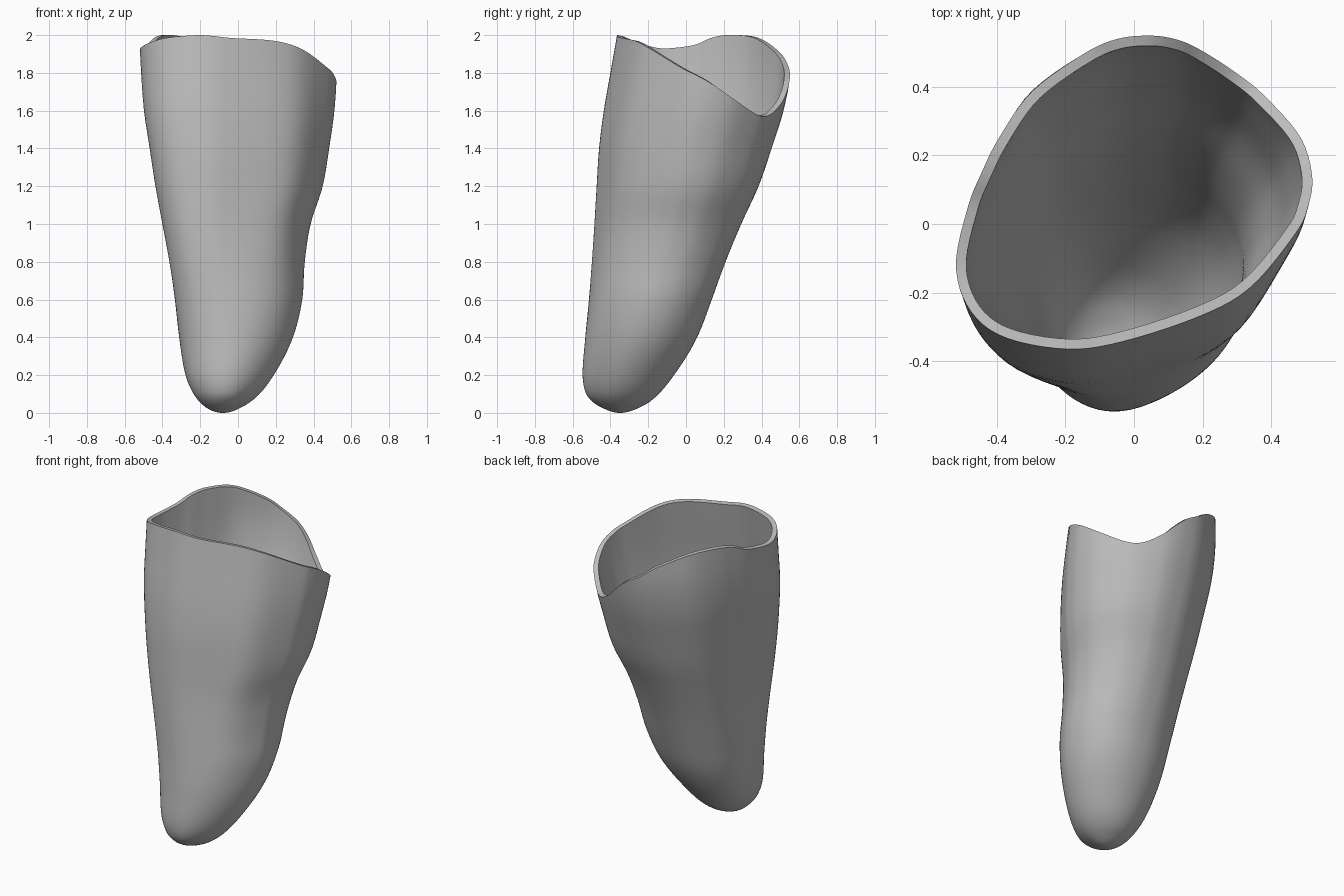
import bpy
import bmesh
import math

COLUMNS, ROWS, WALL = 112, 56, 0.03

cube = bpy.data.objects.get("Cube")
if cube:
    bpy.data.objects.remove(cube, do_unlink=True)

# Trim line of the open top, counter-clockwise: x, y, height
RIM = [
    (-0.05, 0.54, 1.84), (-0.15, 0.495, 1.91), (-0.3, 0.385, 1.985),
    (-0.395, 0.25, 2.0), (-0.445, 0.15, 1.985), (-0.485, 0.05, 1.945),
    (-0.52, -0.12, 1.928), (-0.48, -0.25, 1.955), (-0.38, -0.33, 1.985),
    (-0.2, -0.365, 2.0), (-0.04, -0.345, 1.985), (0.19, -0.27, 1.97),
    (0.34, -0.185, 1.925), (0.47, -0.03, 1.83), (0.508, 0.05, 1.79),
    (0.52, 0.14, 1.74), (0.485, 0.255, 1.66), (0.38, 0.375, 1.58),
    (0.3, 0.44, 1.575), (0.2, 0.505, 1.64), (0.13, 0.537, 1.71), (0.05, 0.55, 1.78),
]

# Outer extents of the body by height: z, left edge, right edge, front, back
EXTENTS = [
    (0, -0.08, -0.08, -0.35, -0.35), (0.02, -0.155, 0, -0.43, -0.265),
    (0.05, -0.195, 0.055, -0.485, -0.205), (0.1, -0.235, 0.115, -0.53, -0.145),
    (0.2, -0.278, 0.19, -0.55, -0.065), (0.4, -0.315, 0.29, -0.538, 0.055),
    (0.6, -0.342, 0.337, -0.52, 0.13), (0.8, -0.37, 0.348, -0.503, 0.2),
    (1, -0.402, 0.377, -0.487, 0.28), (1.2, -0.435, 0.44, -0.473, 0.37),
    (1.4, -0.465, 0.475, -0.46, 0.44), (1.6, -0.495, 0.505, -0.435, 0.505),
    (1.8, -0.51, 0.52, -0.4, 0.545), (2, -0.52, 0.52, -0.365, 0.55),
]


def hermite(a, b, slope_a, slope_b, t):
    """Cubic between a and b; slopes are scaled to the interval."""
    d = b - a
    return a + t * (slope_a + t * (3 * d - 2 * slope_a - slope_b
                                   + t * (slope_a + slope_b - 2 * d)))


def rim_at(fraction):
    """Point on the closed trim curve."""
    n = len(RIM)
    i, t = int(fraction * n), fraction * n % 1
    p, a, b, q = (RIM[(i + k) % n] for k in (-1, 0, 1, 2))
    return [hermite(a[k], b[k], (b[k] - p[k]) / 2, (q[k] - a[k]) / 2, t)
            for k in range(3)]


def section_at(s):
    """Centre and half sizes at height s squared, which keeps the tip round."""
    knots = [math.sqrt(row[0]) for row in EXTENTS]
    last = len(knots) - 1
    i = max(k for k in range(last) if knots[k] <= s)

    def slope(j, k):
        lo, hi = max(j - 1, 0), min(j + 1, last)
        return (EXTENTS[hi][k] - EXTENTS[lo][k]) / (knots[hi] - knots[lo])

    span = knots[i + 1] - knots[i]
    t = min((s - knots[i]) / span, 1)
    left, right, front, back = (
        hermite(EXTENTS[i][k], EXTENTS[i + 1][k],
                slope(i, k) * span, slope(i + 1, k) * span, t)
        for k in range(1, 5))
    return ((left + right) / 2, (front + back) / 2,
            (right - left) / 2, (back - front) / 2)


def column_points(rim):
    """Points from near the tip up to one point of the trim line."""
    top = math.sqrt(rim[2])
    cx, cy, half_x, half_y = section_at(top)
    u, v = (rim[0] - cx) / half_x, (rim[1] - cy) / half_y
    radius = math.hypot(u, v)
    # how far this column faces each diagonal
    angle = math.atan2(v, u)
    front_left, back_left, back_right = (
        max(0, math.cos(angle - math.radians(d))) ** 6 for d in (-45, 45, 135))
    # lower sections are round, slightly flattened at the front left
    low = (1 - 0.09 * front_left) / radius
    # the middle of the body is fuller on three corners
    fullness = 0.06 * front_left + 0.05 * back_left + 0.1 * back_right
    for r in range(1, ROWS + 1):
        s = top * r / ROWS
        t = min(1, s * s / 1.3)
        blend = t * t * (3 - 2 * t)
        bulge = 1 + fullness * math.sin(math.pi * r * r / ROWS ** 2)
        scale = (blend + (1 - blend) * low) * bulge
        cx, cy, half_x, half_y = section_at(s)
        yield cx + u * scale * half_x, cy + v * scale * half_y, s * s


# Cup-shaped outer surface, lofted from the tip to the trim line
bm = bmesh.new()
tip = bm.verts.new((*section_at(0)[:2], 0))
columns = [[bm.verts.new(p) for p in column_points(rim_at(c / COLUMNS))]
           for c in range(COLUMNS)]
for c, here in enumerate(columns):
    there = columns[(c + 1) % COLUMNS]
    bm.faces.new((tip, there[0], here[0]))
    for low_row in range(ROWS - 1):
        bm.faces.new((here[low_row], there[low_row],
                      there[low_row + 1], here[low_row + 1]))
bm.normal_update()
mesh = bpy.data.meshes.new("socket_shell")
bm.to_mesh(mesh)
bm.free()
shell = bpy.data.objects.new("socket_shell", mesh)
bpy.context.collection.objects.link(shell)

# Plain grey material
grey = bpy.data.materials.new("plain_grey")
grey.use_nodes = True
colour = (0.5, 0.5, 0.5, 1)
grey.diffuse_color = colour
grey.node_tree.nodes["Principled BSDF"].inputs["Base Color"].default_value = colour
mesh.materials.append(grey)

# Wall thickness, built inwards with a crisp flat rim
wall = shell.modifiers.new("wall", "SOLIDIFY")
wall.thickness = WALL
wall.offset = -1
bpy.context.view_layer.objects.active = shell
shell.select_set(True)
bpy.ops.object.modifier_apply(modifier=wall.name)
bpy.ops.object.shade_smooth_by_angle(angle=math.radians(40))
